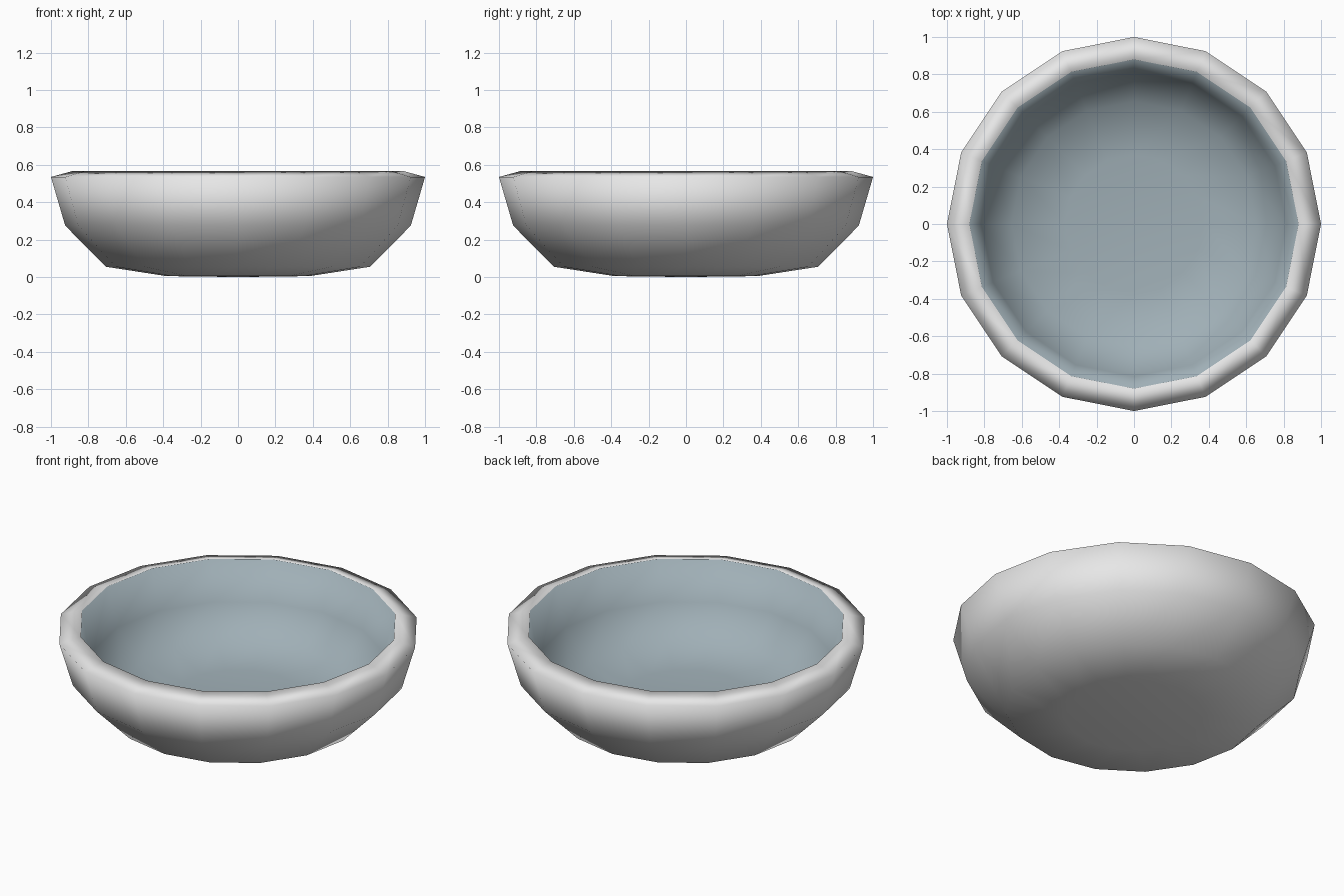
import bpy, bmesh, math

if "Cube" in bpy.data.objects:
    bpy.data.objects.remove(bpy.data.objects["Cube"])

SIDES = 16

def material(name, rgb):
    m = bpy.data.materials.new(name)
    m.diffuse_color = (*rgb, 1.0)
    m.use_nodes = True
    m.node_tree.nodes["Principled BSDF"].inputs["Base Color"].default_value = m.diffuse_color
    return m

shell = material("pale_grey", (0.8, 0.8, 0.8))
lining = material("blue_grey", (0.35, 0.43, 0.47))

# Bowl profile (radius, height): outer base centre, up over the rim, down to inner floor
profile = [(0, 0), (0.383, 0.005), (0.707, 0.055), (0.924, 0.275), (1.0, 0.535),
           (0.88, 0.568), (0.815, 0.335), (0.655, 0.162), (0.37, 0.125), (0, 0.12)]
FIRST_INNER = 5   # profile segments from here on are lining

bm = bmesh.new()
rings = []
for r, z in profile:
    if r == 0:
        rings.append([bm.verts.new((0, 0, z))] * SIDES)
    else:
        rings.append([bm.verts.new((r * math.cos(2 * math.pi * i / SIDES),
                                    r * math.sin(2 * math.pi * i / SIDES), z))
                      for i in range(SIDES)])

# Skin the rings; pole rings collapse to triangles
for k in range(len(rings) - 1):
    a, b = rings[k], rings[k + 1]
    for i in range(SIDES):
        j = (i + 1) % SIDES
        corners = list(dict.fromkeys((a[i], a[j], b[j], b[i])))
        f = bm.faces.new(corners)
        f.smooth = True
        f.material_index = 1 if k >= FIRST_INNER else 0
bmesh.ops.recalc_face_normals(bm, faces=bm.faces)

mesh = bpy.data.meshes.new("bowl")
bm.to_mesh(mesh)
bm.free()
mesh.materials.append(shell)
mesh.materials.append(lining)
bowl = bpy.data.objects.new("bowl", mesh)
bpy.context.collection.objects.link(bowl)
